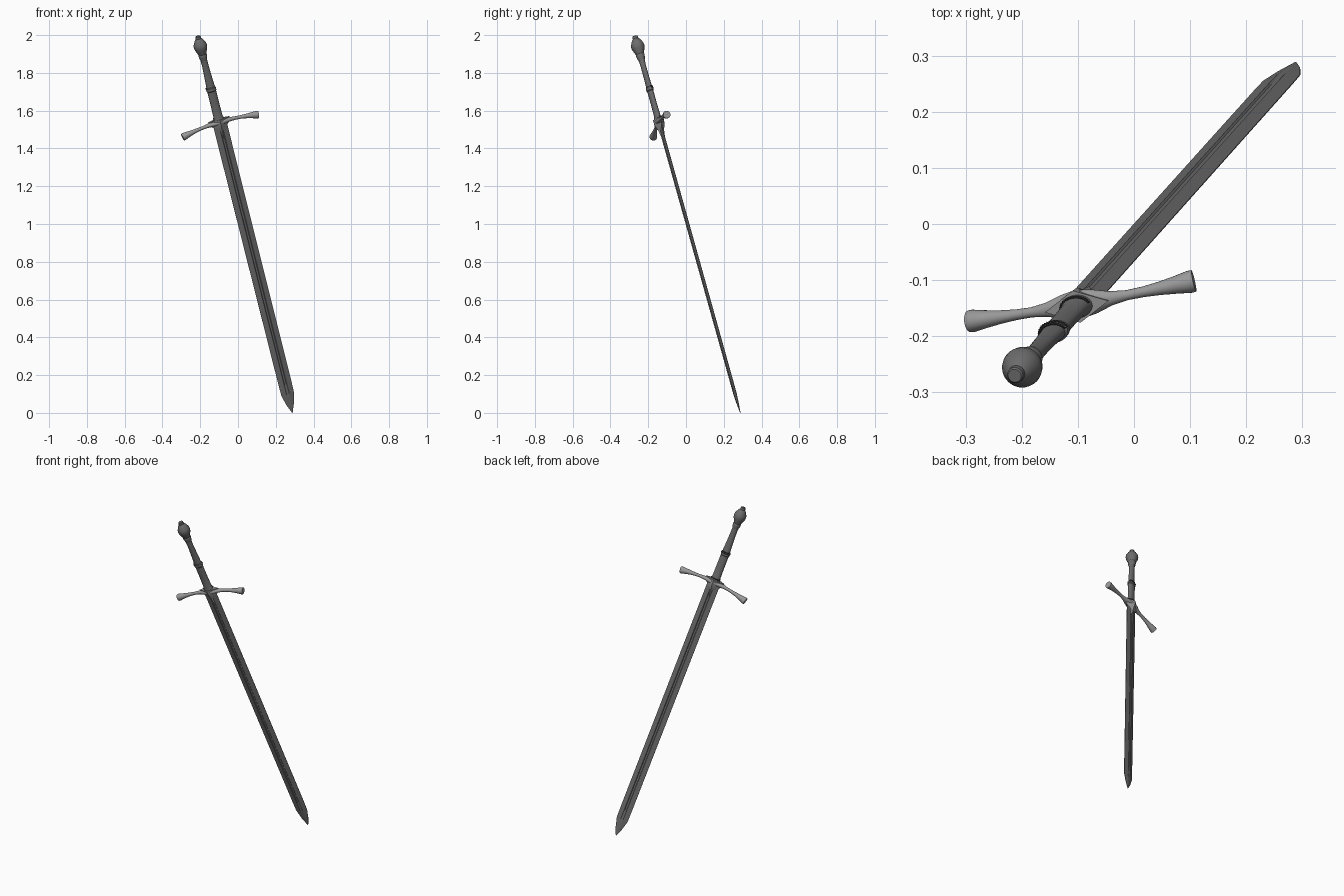
import bpy, bmesh
from math import sin, cos, pi, radians
from mathutils import Vector, Matrix

if "Cube" in bpy.data.objects:
    bpy.data.objects.remove(bpy.data.objects["Cube"])


def material(name, value):
    m = bpy.data.materials.new(name)
    m.use_nodes = True
    colour = (value, value, value, 1)
    m.diffuse_color = colour
    m.node_tree.nodes["Principled BSDF"].inputs["Base Color"].default_value = colour
    return m


steel = material("dark steel", 0.15)
pale = material("pale steel", 0.32)
wire = material("blackened wire", 0.03)

# Tilted frame: x across the guard, y through the blade, z from tip to pommel
up = Vector((-0.502, -0.56, 2.0)).normalized()
across = Vector((0.40, 0.072, 0.121))
across = (across - up * across.dot(up)).normalized()
through = up.cross(across)
frame = Matrix((across, through, up)).transposed().to_4x4()
frame.translation = (0.288, 0.288, 0)


def loft(name, rings, mat, angle=35):
    """Skin closed rings of points, cap both ends, place in the tilted frame."""
    bm = bmesh.new()
    rows = [[bm.verts.new(p) for p in ring] for ring in rings]
    n = len(rows[0])
    for a, b in zip(rows, rows[1:]):
        for i in range(n):
            j = (i + 1) % n
            bm.faces.new((a[i], a[j], b[j], b[i]))
    bm.faces.new(rows[0])
    bm.faces.new(rows[-1])
    bmesh.ops.recalc_face_normals(bm, faces=bm.faces)
    bm.transform(frame)
    mesh = bpy.data.meshes.new(name)
    bm.to_mesh(mesh)
    bm.free()
    mesh.materials.append(mat)
    ob = bpy.data.objects.new(name, mesh)
    bpy.context.collection.objects.link(ob)
    bpy.ops.object.select_all(action="DESELECT")
    ob.select_set(True)
    bpy.context.view_layer.objects.active = ob
    bpy.ops.object.shade_smooth_by_angle(angle=radians(angle))
    return ob


def ellipse(s, rx, ry, n=32):
    return [(rx * cos(2 * pi * i / n), ry * sin(2 * pi * i / n), s) for i in range(n)]


# Blade: flattened section with a narrow central groove on both faces
def blade_ring(s, half, thick, groove):
    g = half * 0.22
    side = [(half, 0.0008), (g, thick), (g * 0.6, thick - groove),
            (-g * 0.6, thick - groove), (-g, thick), (-half, 0.0008)]
    return [(x, y, s) for x, y in side] + [(x, -y, s) for x, y in reversed(side)]


loft("blade", [blade_ring(0, 0.001, 0.0009, 0),
               blade_ring(0.05, 0.021, 0.004, 0),
               blade_ring(0.105, 0.035, 0.0065, 0.0005),
               blade_ring(0.16, 0.036, 0.007, 0.003),
               blade_ring(1.64, 0.038, 0.008, 0.0035)], steel, 5)

# Crossguard: trumpet-ended bar drooping towards the tip
half_bar = [(0.03, 0.022, 0.014), (0.06, 0.013, 0.011), (0.09, 0.009, 0.009),
            (0.12, 0.0095, 0.0095), (0.15, 0.012, 0.012), (0.18, 0.016, 0.016),
            (0.204, 0.020, 0.020), (0.212, 0.0195, 0.0195)]
stations = [(-t, a, b) for t, a, b in reversed(half_bar)]
stations += [(0, 0.027, 0.016)] + half_bar


def guard_ring(t, ry, rz, n=24):
    drop = 0.022 * (t / 0.212) ** 2
    slope = 2 * 0.022 * t / 0.212 ** 2
    ring = []
    for i in range(n):
        u = rz * sin(2 * pi * i / n)
        ring.append((t + u * slope, ry * cos(2 * pi * i / n), 1.645 - drop + u))
    return ring


loft("crossguard", [guard_ring(*s) for s in stations], pale)

# Diamond block in the guard, pointed down over the blade
loft("guard_block", [ellipse(1.557, 0.004, 0.0095, 4), ellipse(1.6, 0.018, 0.016, 4),
                     ellipse(1.632, 0.05, 0.028, 4), ellipse(1.661, 0.06, 0.030, 4)],
     pale, 20)

# Grip: flattened oval with a waist collar
grip = [(1.655, 0.030, 0.022), (1.663, 0.029, 0.021), (1.68, 0.025, 0.017),
        (1.75, 0.024, 0.0155), (1.818, 0.024, 0.016), (1.822, 0.027, 0.019),
        (1.838, 0.027, 0.019), (1.842, 0.023, 0.0155), (1.90, 0.020, 0.0145),
        (1.96, 0.0175, 0.0145), (2.0, 0.0175, 0.0165)]
loft("grip", [ellipse(*p) for p in grip], steel)

# Pommel: round knob tapering to a small flat cap
pommel = [(1.995, 0.0175), (2.012, 0.022), (2.024, 0.023), (2.028, 0.0215),
          (2.045, 0.028), (2.06, 0.034), (2.073, 0.036), (2.084, 0.0345),
          (2.10, 0.027), (2.113, 0.019), (2.116, 0.015), (2.128, 0.0145),
          (2.131, 0.012)]
loft("pommel", [ellipse(s, r, r) for s, r in pommel], steel)


# Knurled wire wraps around the back of the grip
def wire_wrap(name, s, rx, ry, count=40):
    rings = []
    for k in range(count + 1):
        a = radians(15 + 190 * k / count)
        size = 0.0035 if k % 2 else 0.0022
        rings.append([((rx + size * cos(q)) * cos(a), (ry + size * cos(q)) * sin(a),
                       s + size * sin(q)) for q in (0, pi / 2, pi, 3 * pi / 2)])
    loft(name, rings, wire, 10)


wire_wrap("collar_wire", 1.842, 0.0245, 0.017)
wire_wrap("collar_lower_wire", 1.835, 0.0265, 0.0185)
wire_wrap("guard_wire", 1.671, 0.027, 0.0195)
